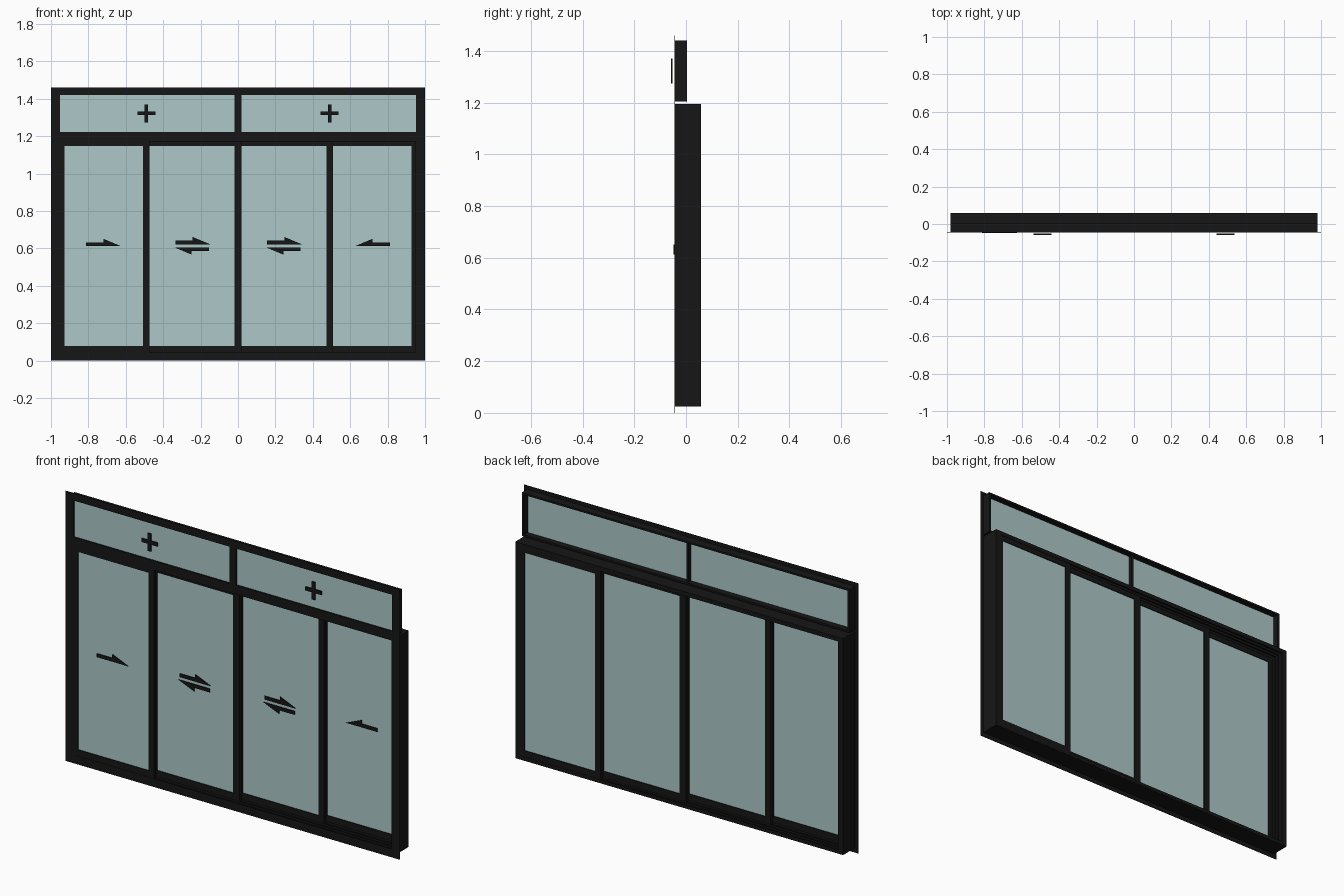
import bpy, bmesh

if "Cube" in bpy.data.objects:
    bpy.data.objects.remove(bpy.data.objects["Cube"])


def material(name, color):
    m = bpy.data.materials.new(name)
    m.diffuse_color = color
    m.use_nodes = True
    m.node_tree.nodes["Principled BSDF"].inputs["Base Color"].default_value = m.diffuse_color
    return m


BLACK = material("black_metal", (0.008, 0.008, 0.008, 1))
GLASS = material("tinted_glass", (0.42, 0.58, 0.58, 1))


def finish(name, bm, mat):
    bmesh.ops.recalc_face_normals(bm, faces=bm.faces)
    me = bpy.data.meshes.new(name)
    bm.to_mesh(me)
    bm.free()
    me.materials.append(mat)
    ob = bpy.data.objects.new(name, me)
    bpy.context.collection.objects.link(ob)
    return ob


def plate(name, pts, y0, y1, mat):
    """Outline in x, z extruded from y0 to y1."""
    bm = bmesh.new()
    face = bm.faces.new([bm.verts.new((x, y0, z)) for x, z in pts])
    new = bmesh.ops.extrude_face_region(bm, geom=[face])["geom"]
    # keep the front cap so the solid is closed
    bmesh.ops.translate(bm, vec=(0, y1 - y0, 0),
                        verts=[v for v in new if isinstance(v, bmesh.types.BMVert)])
    if not face.is_valid:
        bm.faces.new([v for v in bm.verts if abs(v.co.y - y0) < 1e-6])
    return finish(name, bm, mat)


def rect(x0, x1, z0, z1):
    return [(x0, z0), (x1, z0), (x1, z1), (x0, z1)]


def box(name, x0, x1, y0, y1, z0, z1, mat=BLACK):
    return plate(name, rect(x0, x1, z0, z1), y0, y1, mat)


def ring(name, outer, inner, y0, y1, mat=BLACK):
    """Rectangular frame with mitred corners; outer, inner = (x0, x1, z0, z1)."""
    bm = bmesh.new()
    loops = [[bm.verts.new((x, y, z)) for x, z in rect(*r)]
             for r, y in ((outer, y0), (inner, y0), (inner, y1), (outer, y1))]
    for k in range(4):
        a, b = loops[k], loops[(k + 1) % 4]
        for i in range(4):
            j = (i + 1) % 4
            bm.faces.new((a[i], a[j], b[j], b[i]))
    return finish(name, bm, mat)


# Thin front flanges around both openings
F = -0.045
ring("lower_front_flange", (-1, 1, 0, 1.2), (-.95, .95, .045, 1.172), F, F + .002)
ring("upper_front_flange", (-1, 1, 1.2, 1.46), (-.953, .953, 1.222, 1.42), F, F + .002)

# Lower frame: shell with track ribs between the four sliding lanes
ring("lower_frame_shell", (-.98, .98, .025, 1.195), (-.967, .967, .035, 1.185), F + .001, .058)
PITCH = .0255
lanes = [-.032 + PITCH * i for i in range(4)]
for i in range(1, 5):
    y = -.04475 + PITCH * i
    ring(f"track_rib_{i}", (-.972, .972, .03, 1.19), (-.95, .95, .045, 1.172), y - .001, y + .001)

# Sliding sashes, each one lane further back
spans = [((-.96, -.473), (-.928, -.508)), ((-.508, .019), (-.473, -.019)),
         ((-.019, .508), (.019, .473)), ((.473, .96), (.508, .928))]
for i, ((o0, o1), (g0, g1)) in enumerate(spans):
    y = lanes[i]
    ring(f"sash_{i + 1}", (o0, o1, .037, 1.183), (g0, g1, .077, 1.147), y - .009, y + .009)
    box(f"sash_glass_{i + 1}", g0 - .01, g1 + .01, y - .004, y + .004, .067, 1.157, GLASS)

# Upper fixed light: shell, face strips, T-shaped mullion and panes
ring("upper_frame_shell", (-.98, .98, 1.205, 1.44), (-.967, .967, 1.215, 1.43), F + .001, .003)
ring("upper_frame_face", (-.975, .975, 1.208, 1.437), (-.953, .953, 1.222, 1.42), F + .001, -.037)
box("upper_mullion_face", -.019, .019, F, -.033, 1.21, 1.435)
box("upper_mullion_web", -.006, .006, -.034, -.012, 1.21, 1.435)
for side, s in (("left", -1), ("right", 1)):
    x0, x1 = sorted((s * .01, s * .968))
    box(f"upper_glass_{side}", x0, x1, -.037, -.030, 1.213, 1.432, GLASS)

# Plus signs marking the fixed panes
w, t = .048, .01
plus = [(-w, -t), (-t, -t), (-t, -w), (t, -w), (t, -t), (w, -t),
        (w, t), (t, t), (t, w), (-t, w), (-t, t), (-w, t)]
for side, cx in (("left", -.49), ("right", .49)):
    plate(f"fixed_mark_{side}", [(cx + x, 1.322 + z) for x, z in plus], -.058, -.052, BLACK)

# Half-barb arrows marking the sliding directions
barb = [(-.093, -.01), (.093, -.01), (.0, .029), (.0, .009), (-.093, .009)]


def arrow(name, cx, cz, lane, flip_x=1, flip_z=1):
    y = lanes[lane] - .0155
    plate(name, [(cx + flip_x * x, cz + flip_z * z) for x, z in barb], y, y + .004, BLACK)


arrow("slide_arrow_1", -.719, .622, 0)
arrow("slide_arrow_4", .719, .622, 3, -1)
for lane, cx in ((1, -.245), (2, .245)):
    arrow(f"slide_arrow_{lane + 1}_upper", cx + .003, .632, lane)
    arrow(f"slide_arrow_{lane + 1}_lower", cx - .003, .596, lane, -1, -1)
